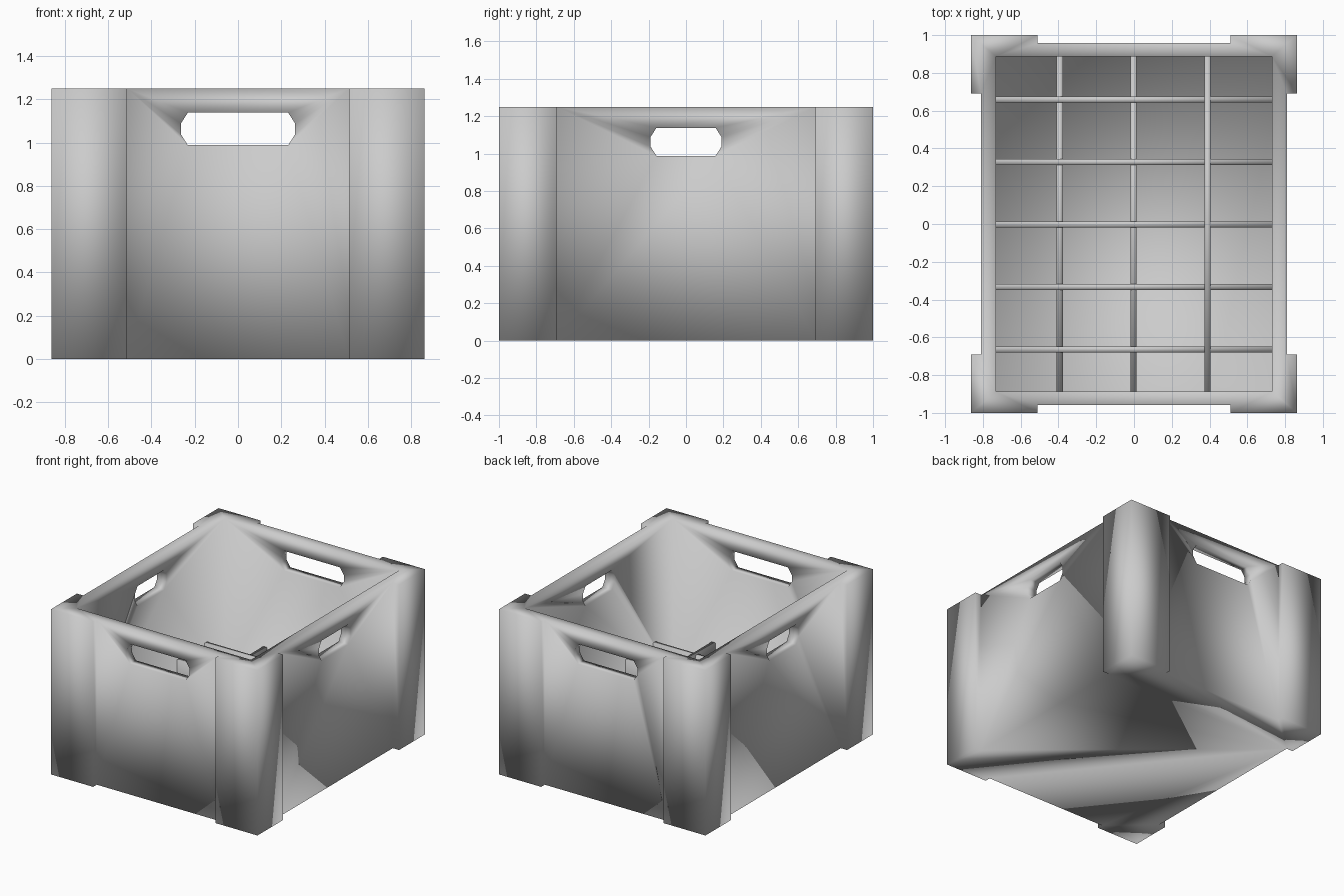
import bpy, bmesh

if "Cube" in bpy.data.objects:
    bpy.data.objects.remove(bpy.data.objects["Cube"])

H = 1.25                    # crate height
FLOOR = 0.05                # inside floor level
IX, IY = 0.73, 0.887        # inside half sizes
T = 0.016                   # half thickness of dividers


def finish(bm, name):
    bmesh.ops.remove_doubles(bm, verts=bm.verts, dist=1e-4)
    bmesh.ops.recalc_face_normals(bm, faces=bm.faces)
    for f in bm.faces:
        f.smooth = True
    me = bpy.data.meshes.new(name)
    bm.to_mesh(me)
    bm.free()
    ob = bpy.data.objects.new(name, me)
    bpy.context.collection.objects.link(ob)
    return ob


def face(bm, pts):
    bm.faces.new([bm.verts.new(p) for p in pts])


def handle(w):
    # eight-sided grip hole, counter-clockwise from bottom left
    c, d, z0, z1 = 0.032, 0.05, 0.988, 1.138
    return [(-w + c, z0), (w - c, z0), (w, z0 + d), (w, z1 - d),
            (w - c, z1), (-w + c, z1), (-w, z1 - d), (-w, z0 + d)]


def panel(bm, half, bottom, hole, place):
    # flat wall split into four faces around the grip hole
    bl, br, tr, tl = (-half, bottom), (half, bottom), (half, H), (-half, H)
    h = hole
    for poly in ([bl, br, h[1], h[0]],
                 [br, tr, h[4], h[3], h[2], h[1]],
                 [tr, tl, h[5], h[4]],
                 [tl, bl, h[0], h[7], h[6], h[5]]):
        face(bm, [place(u, z) for u, z in poly])


bm = bmesh.new()

# Stepped outline: five points per corner post, counter-clockwise
post = [(0.512, -0.957), (0.512, -1.0), (0.863, -1.0), (0.863, -0.692), (0.81, -0.692)]
mx = [(-x, y) for x, y in reversed(post)]
outline = post + [(x, -y) for x, y in reversed(post)] + [(-x, -y) for x, y in post] + mx

# Underside and inside floor
face(bm, [(x, y, 0) for x, y in outline])
face(bm, [(-IX, -IY, FLOOR), (IX, -IY, FLOOR), (IX, IY, FLOOR), (-IX, IY, FLOOR)])

# Corner post sides and rim corners
for sx in (1, -1):
    for sy in (1, -1):
        p = [(x * sx, y * sy) for x, y in post]
        for (ax, ay), (bx, by) in zip(p, p[1:]):
            face(bm, [(ax, ay, 0), (bx, by, 0), (bx, by, H), (ax, ay, H)])
        face(bm, [(x, y, H) for x, y in p] + [(IX * sx, -IY * sy, H)])

# Four walls: outer panel, inner panel, grip tunnel and rim strip
for s in (1, -1):
    for along_x, half, out, ihalf, inn, w in ((True, 0.512, 0.957, IX, IY, 0.264),
                                              (False, 0.692, 0.81, IY, IX, 0.19)):
        def at(d, ax=along_x, s=s):
            return (lambda u, z: (u, d * s, z)) if ax else (lambda u, z: (d * s, u, z))
        o, i, hole = at(out), at(inn), handle(w)
        panel(bm, half, 0, hole, o)
        panel(bm, ihalf, FLOOR, hole, i)
        for a, b in zip(hole, hole[1:] + hole[:1]):
            face(bm, [o(*a), o(*b), i(*b), i(*a)])
        face(bm, [o(-half, H), o(half, H), i(ihalf, H), i(-ihalf, H)])

finish(bm, "crate_body")


def divider(name, x0, x1, y0, y1, top):
    bm = bmesh.new()
    bmesh.ops.create_cube(bm, size=1)
    for v in bm.verts:
        v.co = (x1 if v.co.x > 0 else x0, y1 if v.co.y > 0 else y0,
                top if v.co.z > 0 else FLOOR)
    finish(bm, name)


# Cross dividers
for n, y in enumerate((-0.664, -0.333, -0.002, 0.328, 0.658)):
    divider(f"cross_divider_{n + 1}", -IX, IX, y - T, y + T, 0.40)

# Lengthwise dividers, one slightly taller
for n, (x, top) in enumerate(((-0.393, 0.37), (-0.002, 0.37), (0.39, 0.405))):
    divider(f"long_divider_{n + 1}", x - T, x + T, -IY, IY, top)
